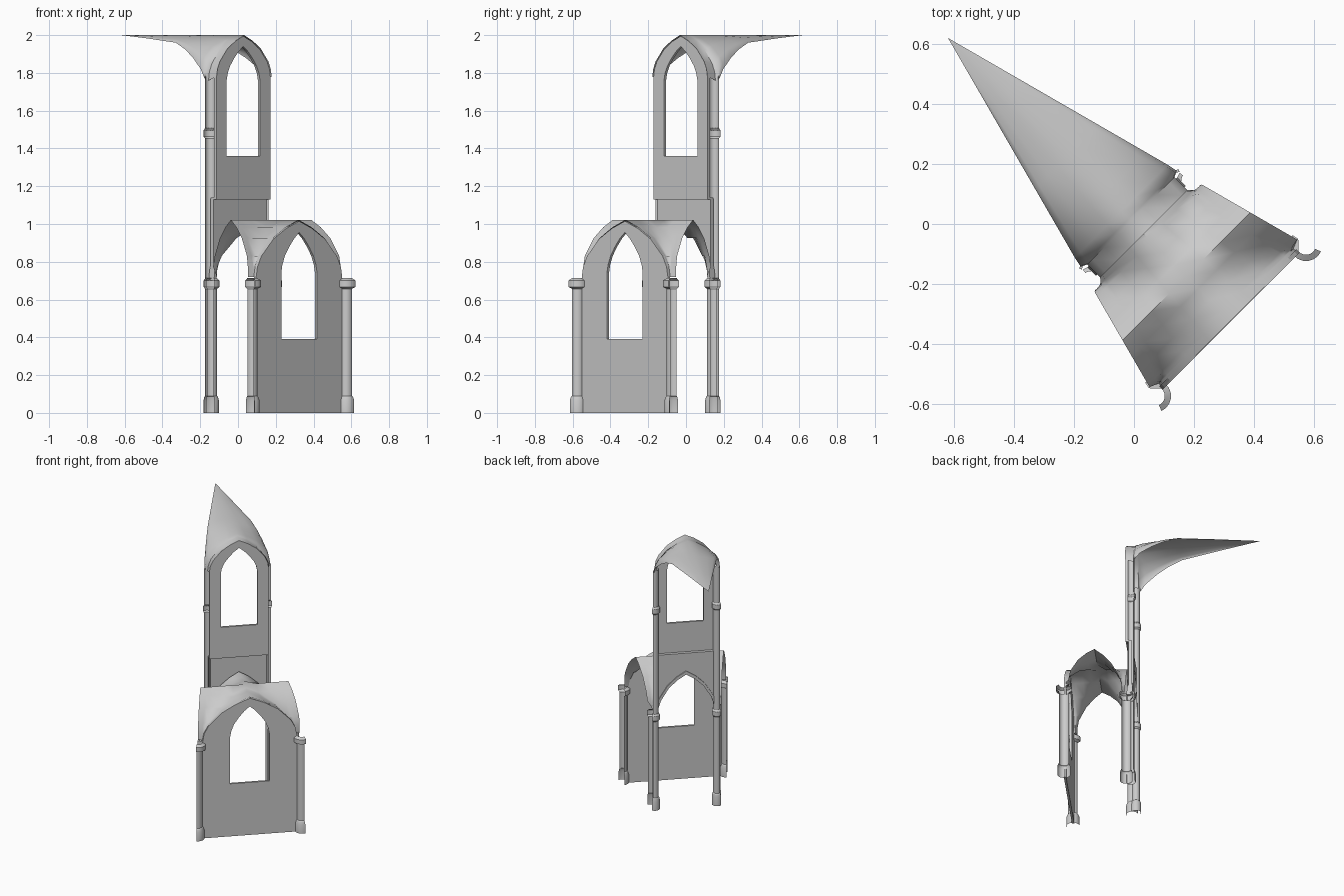
import bpy, bmesh
from math import radians, tan, sin, cos, hypot

if "Cube" in bpy.data.objects:
    bpy.data.objects.remove(bpy.data.objects["Cube"], do_unlink=True)

stone = bpy.data.materials.new("grey stone")
stone.use_nodes = True
GREY = (0.6, 0.6, 0.6, 1)
stone.diffuse_color = GREY
stone.node_tree.nodes["Principled BSDF"].inputs["Base Color"].default_value = GREY

# The bay is one wedge of a ring: local x runs outward, local y along the wall
CENTRE = -0.877
SLOPE = tan(radians(15))
OUTER_ARCH = [(1, 0), (.97, .18), (.88, .37), (.6, .68), (.3, .87), (0, 1)]
WINDOW_ARCH = [(1, 0), (.94, .2), (.8, .42), (.55, .65), (.28, .85), (0, 1)]


def both_sides(half):
    return half + [(-v, h) for v, h in reversed(half[:-1])]


def half_width(r):
    return SLOPE * (r - CENTRE)


def sheet(name, rows, closed=False, thickness=0, mirror=False, angle=35):
    """Skin a list of equally long point rows and turn it into place."""
    bm = bmesh.new()
    grid = [[bm.verts.new(p) for p in row] for row in rows]
    n = len(rows[0])
    for a, b in zip(grid, grid[1:]):
        for i in range(n if closed else n - 1):
            j = (i + 1) % n
            bm.faces.new((a[i], a[j], b[j], b[i]))
    bmesh.ops.remove_doubles(bm, verts=bm.verts, dist=0.0005)
    bmesh.ops.recalc_face_normals(bm, faces=bm.faces)
    mesh = bpy.data.meshes.new(name)
    bm.to_mesh(mesh)
    bm.free()
    mesh.materials.append(stone)
    obj = bpy.data.objects.new(name, mesh)
    bpy.context.collection.objects.link(obj)
    obj.rotation_euler.z = radians(-45)
    if thickness:
        # flat slabs keep flat faces
        mod = obj.modifiers.new("thickness", "SOLIDIFY")
        mod.thickness = thickness
        mod.offset = 0
    else:
        bpy.ops.object.select_all(action="DESELECT")
        obj.select_set(True)
        bpy.context.view_layer.objects.active = obj
        bpy.ops.object.shade_smooth_by_angle(angle=radians(angle))
    if mirror:
        obj.modifiers.new("mirror", "MIRROR").use_axis = (False, True, False)


def arch_loop(r, w, bottom, spring, apex, shape):
    top = [(r, w * v, spring + (apex - spring) * h) for v, h in both_sides(shape)]
    return [(r, -w, bottom), (r, w, bottom)] + top


def window_wall(name, r, outer, window):
    sheet(name, [arch_loop(r, *outer, OUTER_ARCH), arch_loop(r, *window, WINDOW_ARCH)],
          closed=True, thickness=0.016)


def part_column(name, centre, profile, facing, spread=95, steps=10):
    """Open-backed round shaft, turned from a (radius, height) profile."""
    rows = []
    for rad, z in profile:
        row = []
        for i in range(steps + 1):
            a = radians(facing - spread + 2 * spread * i / steps)
            row.append((centre[0] + rad * cos(a), centre[1] + rad * sin(a), z))
        rows.append(row)
    sheet(name, rows, mirror=True, angle=25)


def base(rad, foot):
    return [(foot, 0), (foot, .065), (rad + .005, .085), (rad, .09)]


def ring(rad, lip, z):
    return [(rad, z - .028), (lip, z - .018), (lip, z + .015), (rad, z + .028)]


# Walls with pointed windows
window_wall("aisle_wall", .45, (.322, 0, .72, 1.015), (.134, .39, .74, .955))
window_wall("clerestory_wall", .032, (.202, 1.135, 1.78, 1.995), (.125, 1.36, 1.76, 1.94))

# Wall above the inner arch, with its arch rim
arch = both_sides(OUTER_ARCH)
sheet("arcade_wall", [[(.01, .205 * v, .7 + .29 * h) for v, h in arch],
                      [(.01, .205 * v, 1.135) for v, h in arch]], thickness=0.02)
sheet("arcade_arch_rim", [[(.012, .212 * v, .7 + .31 * h) for v, h in arch],
                          [(.012, .195 * v, .7 + .285 * h) for v, h in arch]], thickness=0.04)
sheet("clerestory_ledge", [[(.02, s, z) for s in (-.202, .202)] for z in (1.13, 1.14)],
      thickness=0.04)

# Columns, as (outward, sideways) centres
OUTER = (.454, .357)
INNER = (.033, .236)
SHAFT = (.004, .213)
part_column("outer_columns", OUTER,
            base(.034, .046) + ring(.034, .055, .685), 285)
part_column("inner_columns", INNER,
            base(.033, .043) + ring(.033, .047, .685), 285)
part_column("tall_shafts", SHAFT,
            base(.026, .035) + ring(.026, .035, .685) + ring(.026, .035, 1.48)
            + [(.026, 1.78)], 235)

# Groin vault over the aisle, with its corners hollowed round the columns
groin = [(1, 0)] + [(.9 * v, h) for v, h in arch] + [(-1, 0)]
rows = []
for a, fa in groin:
    r = .2475 + .2075 * a
    row = []
    for v, g in groin:
        x, y = r, half_width(r) * v
        out = 1 if a > 0 else -1
        side = 1 if v > 0 else -1
        cx, cy = OUTER if a > 0 else INNER
        dx, dy = abs(x - cx), abs(y - side * cy)
        d = hypot(dx, dy)
        if 0 < d < .034:
            x = cx - out * dx * .034 / d
            y = side * (cy - dy * .034 / d)
        row.append((x, y, .72 + .302 * max(fa, g)))
    rows.append(row)
sheet("aisle_vault", rows, angle=60)

# High vault, narrowing from the clerestory to the centre of the ring
PROFILE = [(.046, .206, 1.78), (-.015, .206, 1.76), (-.025, .226, 1.77), (-.06, 0, 1.82),
           (-.14, 0, 1.88), (-.22, 0, 1.925), (-.316, 0, 1.96), (-.6, 0, 1.982),
           (CENTRE, 0, 2.0)]
rows = []
for r, w, edge in PROFILE:
    w = w or half_width(r)
    rows.append([(r, w * v, edge + (2.0 - edge) * h) for v, h in arch])
sheet("high_vault", rows, angle=60)
